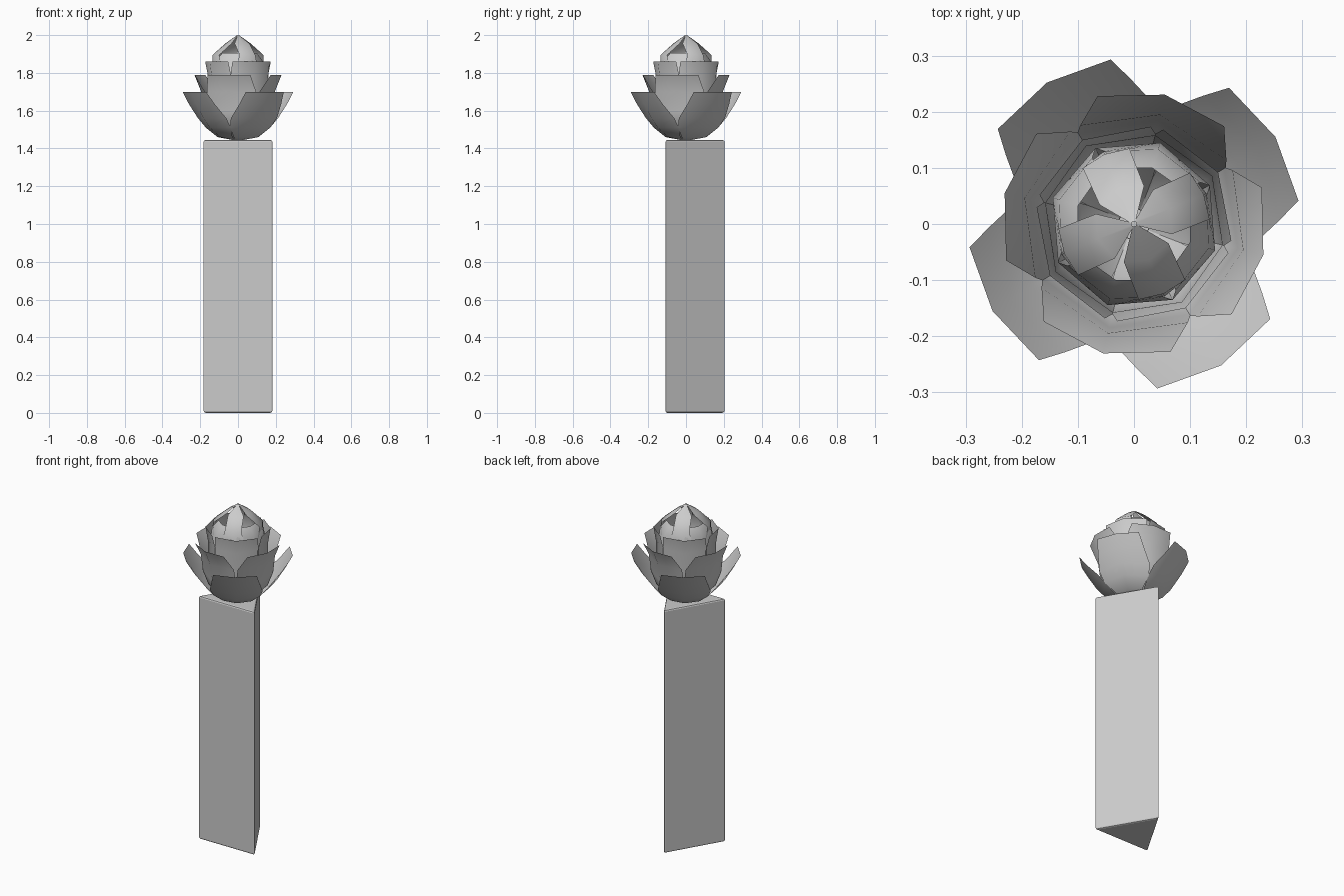
import bpy, bmesh
from math import radians, sqrt, cos, sin

if "Cube" in bpy.data.objects:
    bpy.data.objects.remove(bpy.data.objects["Cube"])


def new_object(name, bm):
    mesh = bpy.data.meshes.new(name)
    bm.to_mesh(mesh)
    bm.free()
    obj = bpy.data.objects.new(name, mesh)
    bpy.context.collection.objects.link(obj)
    return obj


# Triangular post: flat side to the front, softened edges
bm = bmesh.new()
base = [bm.verts.new(p) for p in ((-0.185, -0.108, 0), (0.185, -0.108, 0), (0, 0.208, 0))]
face = bm.faces.new(base)
ext = bmesh.ops.extrude_face_region(bm, geom=[face])
top = [v for v in ext["geom"] if isinstance(v, bmesh.types.BMVert)]
bmesh.ops.translate(bm, verts=top, vec=(0, 0, 1.445))
bmesh.ops.recalc_face_normals(bm, faces=bm.faces)
post = new_object("triangular_post", bm)
bev = post.modifiers.new("soft_edges", "BEVEL")
bev.width = 0.009
bev.segments = 2


def petal_ring(name, angle, rows):
    """Four petals; every row is (radius, height, half width)."""
    bm = bmesh.new()
    for k in range(4):
        a = radians(angle + 90 * k)
        grid = []
        for r, z, hw in rows:
            line = []
            for t in (-1, 0, 1):
                y = t * hw
                x = sqrt(r * r - y * y) if abs(y) < r else r * 0.6
                line.append(bm.verts.new((x * cos(a) - y * sin(a),
                                          x * sin(a) + y * cos(a), z)))
            grid.append(line)
        for lo, hi in zip(grid, grid[1:]):
            for i in range(2):
                bm.faces.new((lo[i], lo[i + 1], hi[i + 1], hi[i]))
    for f in bm.faces:
        f.smooth = True
    return new_object(name, bm)


# Flower layers from the outside in
petal_ring("outer_petals", 31.6, [
    (0.03, 1.445, 0.025), (0.11, 1.46, 0.075), (0.175, 1.51, 0.125),
    (0.215, 1.56, 0.143), (0.26, 1.635, 0.13), (0.296, 1.70, 0.118)])
petal_ring("second_petals", 76.6, [
    (0.03, 1.45, 0.025), (0.10, 1.465, 0.07), (0.16, 1.52, 0.115),
    (0.19, 1.60, 0.136), (0.20, 1.70, 0.134), (0.237, 1.79, 0.116)])
petal_ring("third_petals", 31.6, [
    (0.03, 1.455, 0.025), (0.10, 1.48, 0.07), (0.145, 1.56, 0.105),
    (0.163, 1.66, 0.118), (0.163, 1.78, 0.117), (0.176, 1.86, 0.116)])
petal_ring("inner_petals", 72, [
    (0.03, 1.47, 0.025), (0.11, 1.52, 0.075), (0.145, 1.62, 0.105),
    (0.152, 1.76, 0.108), (0.14, 1.86, 0.09), (0.105, 1.905, 0.06)])
petal_ring("bud_petals", 23, [
    (0.03, 1.47, 0.025), (0.10, 1.53, 0.07), (0.13, 1.64, 0.09),
    (0.14, 1.78, 0.075), (0.135, 1.895, 0.045), (0.07, 1.955, 0.043),
    (0.005, 2.0, 0.004)])
